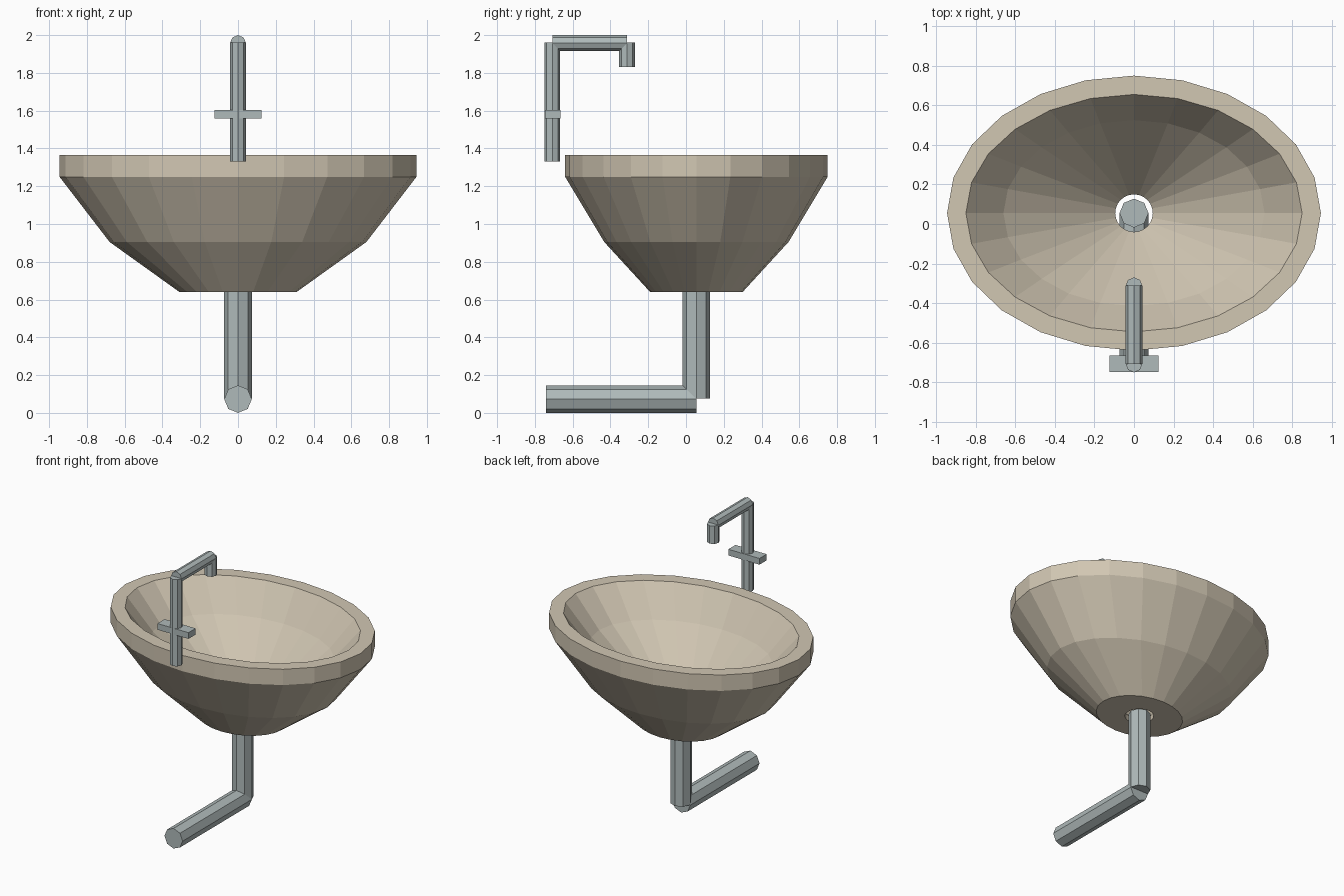
import bpy, bmesh, math

if "Cube" in bpy.data.objects:
    bpy.data.objects.remove(bpy.data.objects["Cube"])


def material(name, rgb):
    m = bpy.data.materials.new(name)
    m.diffuse_color = (*rgb, 1)
    m.use_nodes = True
    m.node_tree.nodes["Principled BSDF"].inputs["Base Color"].default_value = m.diffuse_color
    return m


CERAMIC = material("warm_ceramic", (0.64, 0.57, 0.45))
METAL = material("grey_metal", (0.43, 0.49, 0.49))
CY = 0.055  # basin centre in y


def finish(bm, name, mat):
    bmesh.ops.recalc_face_normals(bm, faces=bm.faces)
    mesh = bpy.data.meshes.new(name)
    bm.to_mesh(mesh)
    bm.free()
    mesh.materials.append(mat)
    obj = bpy.data.objects.new(name, mesh)
    bpy.context.collection.objects.link(obj)
    return obj


def basin(name, rings, n=24):
    """Closed loft through elliptical rings (rx, ry, z)."""
    bm = bmesh.new()
    loops = []
    for rx, ry, z in rings:
        loops.append([bm.verts.new((rx * math.cos(2 * math.pi * i / n),
                                    CY + ry * math.sin(2 * math.pi * i / n), z))
                      for i in range(n)])
    for a, b in zip(loops, loops[1:] + loops[:1]):
        for i in range(n):
            j = (i + 1) % n
            bm.faces.new((a[i], a[j], b[j], b[i]))
    return finish(bm, name, CERAMIC)


def tube(name, center, r, length, along_y=False):
    """Eight-sided closed pipe along z or y."""
    bm = bmesh.new()
    bmesh.ops.create_cone(bm, cap_ends=True, segments=8, radius1=r, radius2=r, depth=length)
    obj = finish(bm, name, METAL)
    obj.location = center
    if along_y:
        obj.rotation_euler.x = math.pi / 2
    return obj


# Basin: outside from the drain hole up, over the rim, and down the inside
basin("basin", [
    (0.095, 0.095, 0.64), (0.31, 0.245, 0.64), (0.68, 0.488, 0.905),
    (0.945, 0.695, 1.25), (0.945, 0.695, 1.365), (0.85, 0.60, 1.365),
    (0.66, 0.47, 1.15), (0.095, 0.095, 0.68),
])

# Drain pipes
tube("drain_pipe_vertical", (0, CY, 0.365), 0.073, 0.58)
tube("drain_pipe_horizontal", (0, (CY - 0.74) / 2, 0.073), 0.073, CY + 0.74, True)

# Tap
tube("tap_riser", (0, -0.708, 1.645), 0.042, 0.63)
tube("tap_arm", (0, -0.51, 1.958), 0.042, 0.396, True)
tube("tap_spout", (0, -0.312, 1.895), 0.042, 0.13)

# Handle bar across the riser
bm = bmesh.new()
bmesh.ops.create_cube(bm, size=1)
bmesh.ops.scale(bm, vec=(0.25, 0.082, 0.045), verts=bm.verts)
handle = finish(bm, "tap_handle", METAL)
handle.location = (0, -0.706, 1.582)
